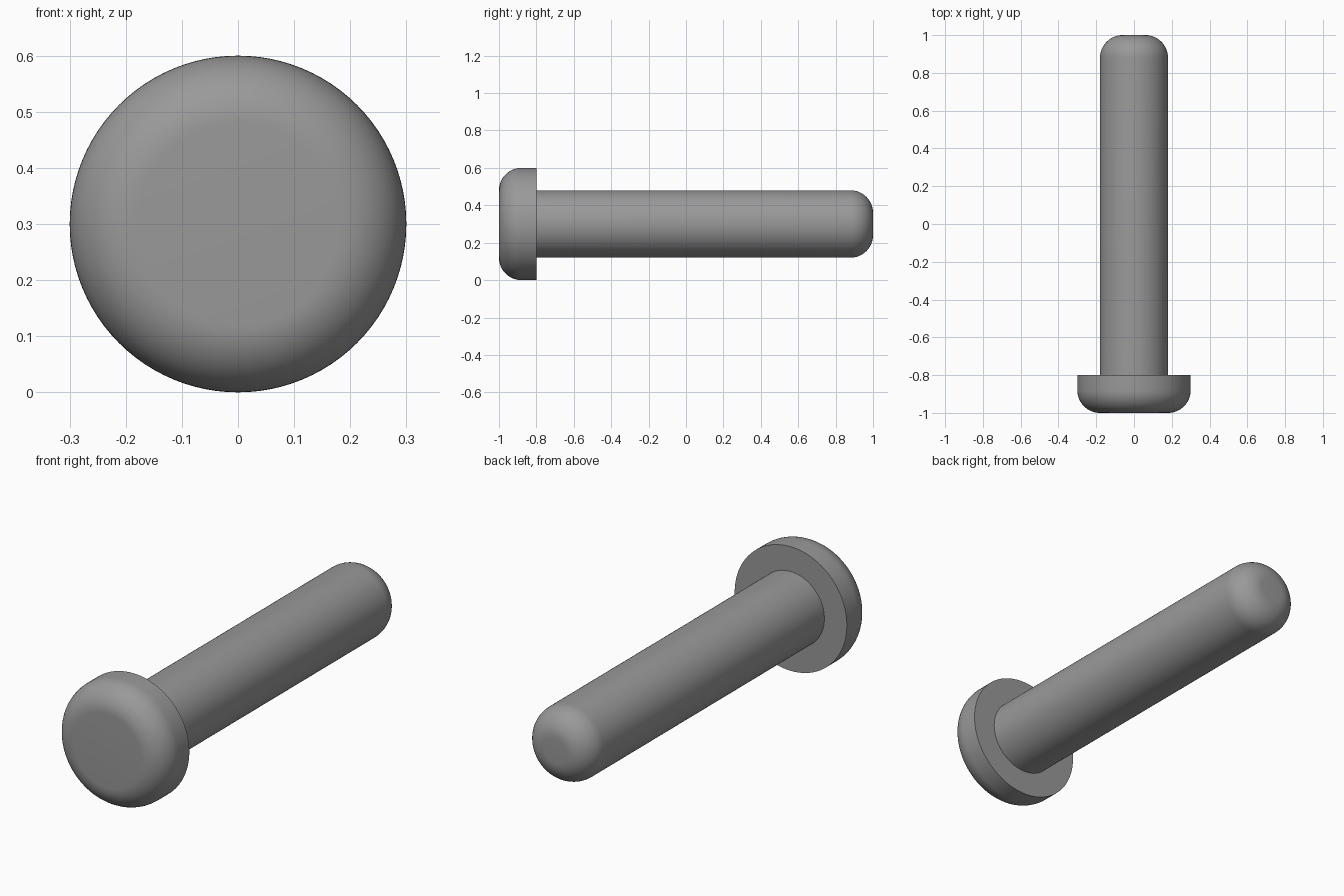
import bpy
import bmesh
import math

if "Cube" in bpy.data.objects:
    bpy.data.objects.remove(bpy.data.objects["Cube"])

SIDES = 96
CENTRE_Z = 0.3

metal = bpy.data.materials.new("grey_metal")
metal.diffuse_color = (0.32, 0.32, 0.32, 1)
metal.use_nodes = True
metal.node_tree.nodes["Principled BSDF"].inputs["Base Color"].default_value = metal.diffuse_color


def fillet(radius, edge_y, size, facing, steps=14):
    """Quarter round of (radius, y) points from the flat end to the side wall."""
    points = []
    for i in range(steps + 1):
        a = math.pi / 2 * i / steps
        points.append((radius - size + size * math.sin(a),
                       edge_y + facing * size * (math.cos(a) - 1)))
    return points


def lathe(name, profile, cap_front=False, cap_back=False):
    """Spin a front-to-back (radius, y) profile around the long axis."""
    bm = bmesh.new()
    rings = []
    for r, y in profile:
        rings.append([bm.verts.new((r * math.cos(a), y, CENTRE_Z + r * math.sin(a)))
                      for a in (2 * math.pi * k / SIDES for k in range(SIDES))])
    for a, b in zip(rings, rings[1:]):
        for k in range(SIDES):
            n = (k + 1) % SIDES
            bm.faces.new((a[k], b[k], b[n], a[n]))
    if cap_front:
        bm.faces.new(rings[0])
    if cap_back:
        bm.faces.new(rings[-1][::-1])
    mesh = bpy.data.meshes.new(name)
    bm.to_mesh(mesh)
    bm.free()
    mesh.materials.append(metal)
    obj = bpy.data.objects.new(name, mesh)
    bpy.context.collection.objects.link(obj)
    bpy.ops.object.select_all(action='DESELECT')
    obj.select_set(True)
    bpy.context.view_layer.objects.active = obj
    bpy.ops.object.shade_smooth_by_angle(angle=math.radians(30))
    return obj


# Wide head: rounded front rim, flat ring behind it meeting the shank
lathe("head", fillet(0.3, -1.0, 0.12, -1) + [(0.3, -0.8), (0.18, -0.8)],
      cap_front=True)

# Long shank with a rounded tip
lathe("shank", [(0.18, -0.8)] + fillet(0.18, 1.0, 0.12, 1)[::-1],
      cap_back=True)
